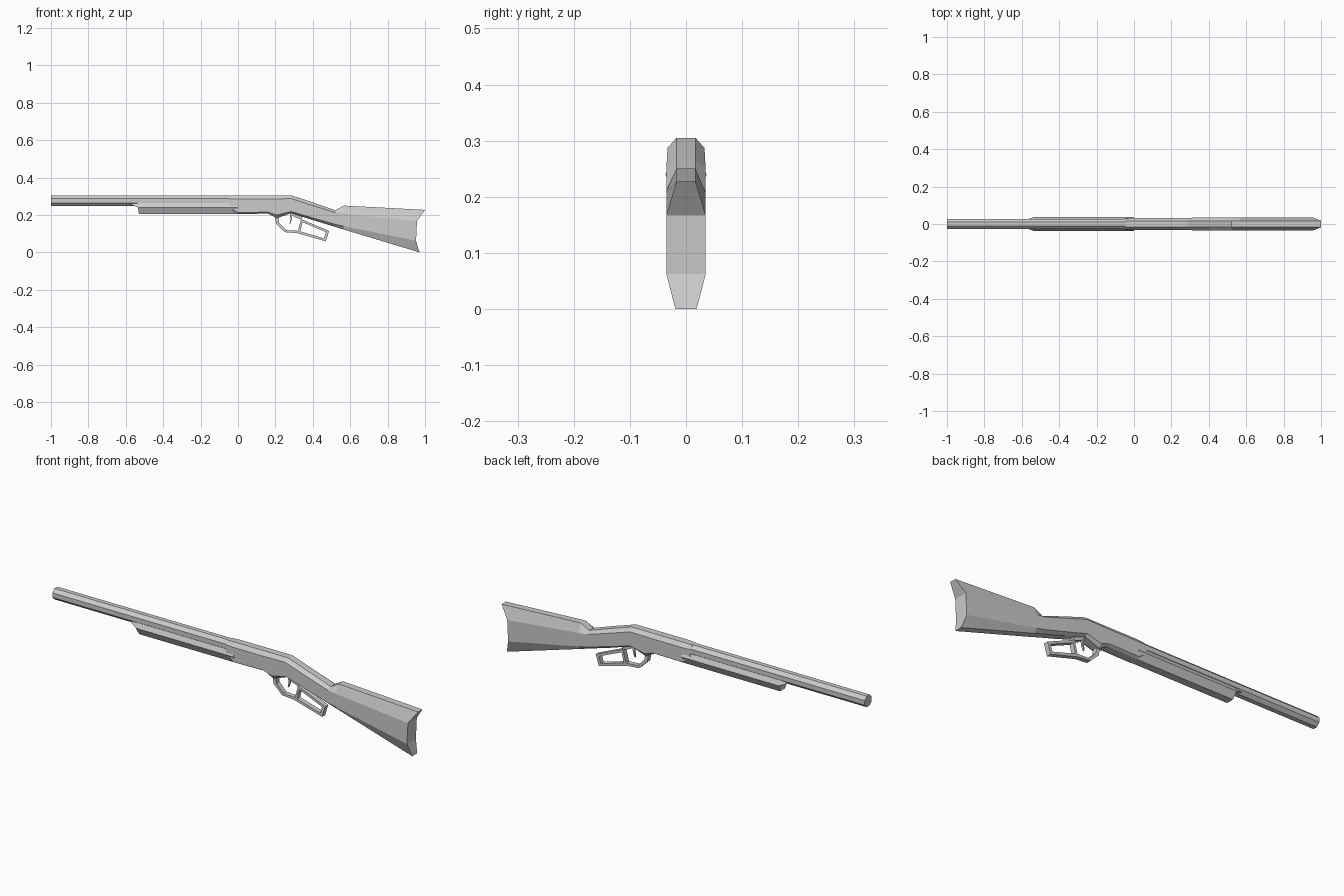
import bpy, bmesh, math
from mathutils import Matrix

if "Cube" in bpy.data.objects:
    bpy.data.objects.remove(bpy.data.objects["Cube"])


def finish(bm, name):
    bmesh.ops.remove_doubles(bm, verts=bm.verts, dist=1e-5)
    bmesh.ops.recalc_face_normals(bm, faces=bm.faces)
    me = bpy.data.meshes.new(name)
    bm.to_mesh(me)
    bm.free()
    ob = bpy.data.objects.new(name, me)
    bpy.context.collection.objects.link(ob)
    return ob


def loft(name, rings):
    """Skin rings of right-half points (x, y, z), top to bottom, mirrored across y = 0."""
    bm = bmesh.new()
    loops = []
    for half in rings:
        pts = half + [(x, -y, z) for x, y, z in reversed(half)]
        loops.append([bm.verts.new(p) for p in pts])
    n = len(loops[0])
    for a, b in zip(loops, loops[1:]):
        for i in range(n):
            j = (i + 1) % n
            bm.faces.new((a[i], a[j], b[j], b[i]))
    # caps as strips so they can be folded
    for ring in (loops[0], loops[-1]):
        for i in range(n // 2 - 1):
            bm.faces.new((ring[i], ring[i + 1], ring[n - 2 - i], ring[n - 1 - i]))
    return finish(bm, name)


def ribbon(name, outer, inner, hw, closed):
    """Flat band between two side-view outlines (x, z), given thickness 2 * hw."""
    bm = bmesh.new()
    cols = []
    for (ax, az), (bx, bz) in zip(outer, inner):
        cols.append([bm.verts.new(p) for p in
                     ((ax, -hw, az), (ax, hw, az), (bx, hw, bz), (bx, -hw, bz))])
    pairs = list(zip(cols, cols[1:]))
    if closed:
        pairs.append((cols[-1], cols[0]))
    else:
        bm.faces.new(cols[0])
        bm.faces.new(cols[-1])
    for a, b in pairs:
        for i in range(4):
            j = (i + 1) % 4
            bm.faces.new((a[i], a[j], b[j], b[i]))
    return finish(bm, name)


# octagonal barrel with flats on top and sides
bm = bmesh.new()
turn = Matrix.Translation((-0.48, 0, 0.276)) @ Matrix.Rotation(math.pi / 2, 4, 'Y') \
    @ Matrix.Rotation(math.pi / 8, 4, 'Z')
bmesh.ops.create_cone(bm, cap_ends=True, segments=8, radius1=0.0295, radius2=0.0295,
                      depth=1.04, matrix=turn)
finish(bm, "barrel")

# wooden fore-end under the barrel
loft("fore_end", [
    [(-0.578, 0.022, 0.258), (-0.535, 0.037, 0.24), (-0.53, 0.019, 0.205)],
    [(-0.53, 0.025, 0.264), (-0.525, 0.037, 0.24), (-0.52, 0.019, 0.205)],
    [(0.0, 0.025, 0.264), (0.0, 0.037, 0.24), (0.0, 0.019, 0.205)],
])

# receiver, wrist and butt stock in one skin: (x, top, shoulder, lower edge, bottom, half width)
stations = [
    (0.0, 0.305, 0.285, 0.213, 0.205, 0.032),
    (0.16, 0.305, 0.285, 0.215, 0.207, 0.032),
    (0.208, 0.305, 0.286, 0.20, 0.182, 0.032),
    (0.285, 0.305, 0.287, 0.218, 0.210, 0.033),
    (0.40, 0.267, 0.250, 0.184, 0.172, 0.035),
    (0.52, 0.225, 0.212, 0.150, 0.136, 0.035),
    (0.565, 0.250, 0.207, 0.140, 0.122, 0.035),
]
front = [(-0.045, 0.015, 0.303), (-0.045, 0.029, 0.285),
         (-0.045, 0.033, 0.24), (-0.03, 0.018, 0.205)]
butt = [(1.0, 0.017, 0.227), (0.957, 0.035, 0.167),
        (0.952, 0.035, 0.062), (0.97, 0.019, 0.0)]
body = [[(x, 0.017, t), (x, w, s), (x, w, lo), (x, 0.019, b)]
        for x, t, s, lo, b, w in stations]
loft("receiver_and_stock", [front] + body + [butt])

# trigger guard bow
ribbon("trigger_guard",
       [(0.197, 0.195), (0.204, 0.152), (0.250, 0.108), (0.325, 0.102)],
       [(0.215, 0.195), (0.220, 0.158), (0.258, 0.119), (0.322, 0.115)], 0.012, False)

# link from the guard back up to the wrist
ribbon("guard_link",
       [(0.275, 0.212), (0.299, 0.190), (0.337, 0.176)],
       [(0.295, 0.215), (0.312, 0.204), (0.345, 0.190)], 0.012, False)

# hand loop of the lever
ribbon("lever_loop",
       [(0.337, 0.178), (0.487, 0.114), (0.470, 0.059), (0.318, 0.102)],
       [(0.345, 0.161), (0.470, 0.108), (0.460, 0.075), (0.333, 0.112)], 0.012, True)

# trigger blade
ribbon("trigger",
       [(0.278, 0.215), (0.280, 0.175), (0.276, 0.152)],
       [(0.292, 0.215), (0.288, 0.175), (0.279, 0.152)], 0.005, False)
